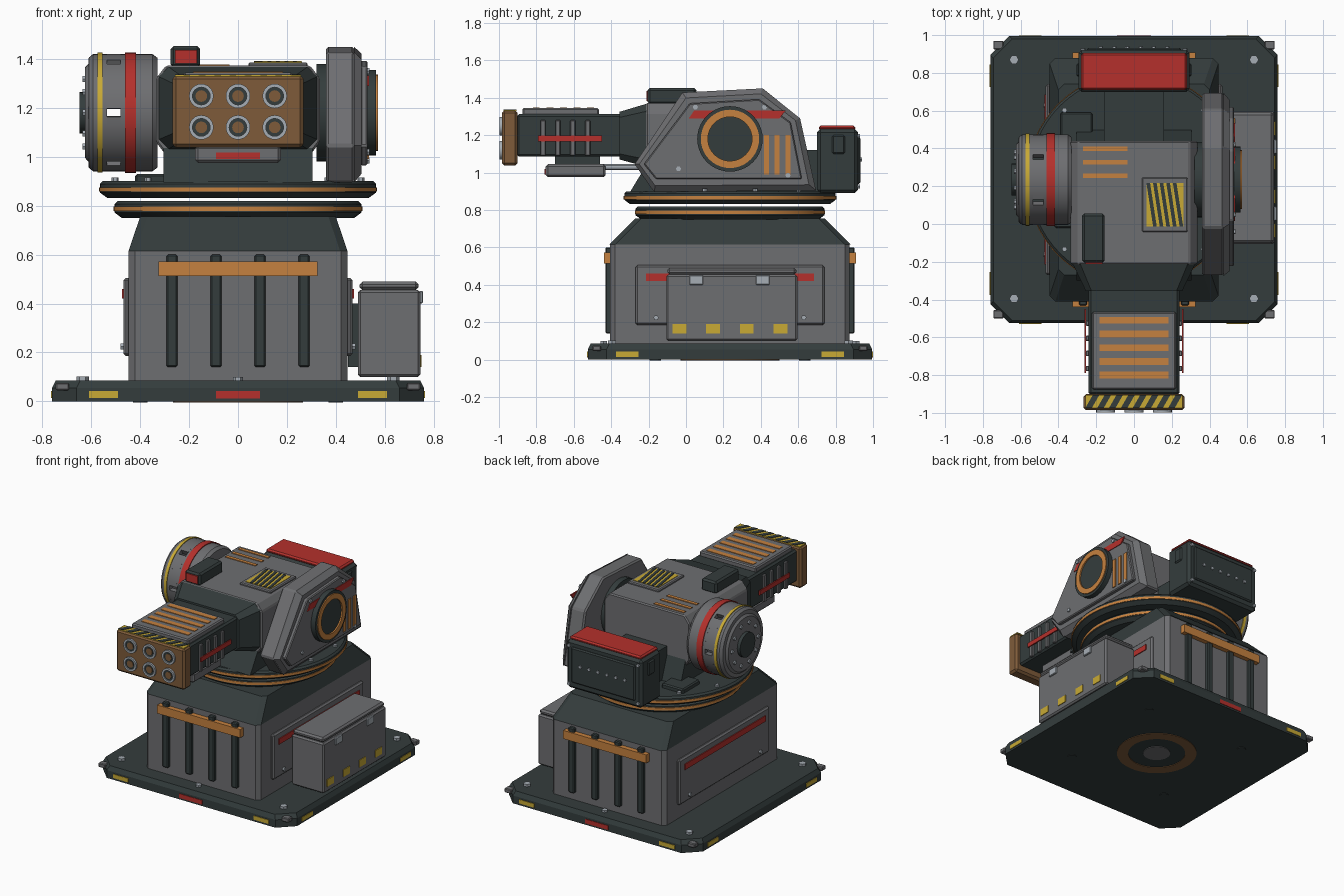
import bpy, bmesh, math
from mathutils import Vector

if "Cube" in bpy.data.objects:
    bpy.data.objects.remove(bpy.data.objects["Cube"], do_unlink=True)


def material(name, *rgb):
    m = bpy.data.materials.new(name)
    m.use_nodes = True
    m.diffuse_color = (*rgb, 1)
    m.node_tree.nodes["Principled BSDF"].inputs["Base Color"].default_value = (*rgb, 1)
    return m


DARK = material("dark green grey", .034, .046, .046)
GREY = material("mid grey", .155, .157, .165)
ORANGE = material("orange", .56, .22, .05)
BROWN = material("brown", .21, .105, .042)
RED = material("red", .46, .03, .025)
YELLOW = material("yellow", .58, .40, .035)
SILVER = material("light steel", .38, .42, .46)
CY, CZ = .235, 1.18          # turret axis


def finish(name, mat, bm, bevel=0, smooth=False):
    bmesh.ops.remove_doubles(bm, verts=bm.verts, dist=1e-5)
    bmesh.ops.recalc_face_normals(bm, faces=bm.faces)
    if bevel:
        bmesh.ops.bevel(bm, geom=list(bm.edges), offset=bevel, segments=1, affect='EDGES')
    me = bpy.data.meshes.new(name)
    bm.to_mesh(me)
    bm.free()
    me.materials.append(mat)
    ob = bpy.data.objects.new(name, me)
    bpy.context.scene.collection.objects.link(ob)
    if smooth:
        bpy.ops.object.select_all(action='DESELECT')
        ob.select_set(True)
        bpy.context.view_layer.objects.active = ob
        bpy.ops.object.shade_smooth_by_angle()
    return ob


def place(axis, u, v, t):
    return {'x': (t, u, v), 'y': (u, t, v), 'z': (u, v, t)}[axis]


def prism(name, mat, axis, pts, a, b, bevel=0, end=None):
    """Extrude a 2D outline from a to b, optionally lofting to another outline."""
    bm = bmesh.new()
    lo = [bm.verts.new(place(axis, *p, a)) for p in pts]
    hi = [bm.verts.new(place(axis, *p, b)) for p in (end or pts)]
    bm.faces.new(lo)
    bm.faces.new(hi)
    for i in range(len(lo)):
        j = (i + 1) % len(lo)
        bm.faces.new((lo[i], lo[j], hi[j], hi[i]))
    return finish(name, mat, bm, bevel)


def rect(u0, u1, v0, v1, c=0):
    if not c:
        return [(u0, v0), (u1, v0), (u1, v1), (u0, v1)]
    return [(u0 + c, v0), (u1 - c, v0), (u1, v0 + c), (u1, v1 - c),
            (u1 - c, v1), (u0 + c, v1), (u0, v1 - c), (u0, v0 + c)]


def box(name, mat, x, y, z, bevel=0):
    return prism(name, mat, 'z', rect(*x, *y), *z, bevel)


def lathe(name, mat, axis, centre, prof, n=48, start=0, sweep=math.tau):
    """Revolve a closed (radius, height) outline; a part sweep gets end caps."""
    full = sweep == math.tau
    bm = bmesh.new()
    rows = []
    for i in range(n if full else n + 1):
        a = start + sweep * i / n
        rows.append([bm.verts.new(place(axis, centre[0] + r * math.cos(a),
                                        centre[1] + r * math.sin(a), t)) for r, t in prof])
    for i in range(n):
        p, q = rows[i], rows[(i + 1) % len(rows)]
        for j in range(len(prof)):
            k = (j + 1) % len(prof)
            if prof[j][0] or prof[k][0]:
                bm.faces.new((p[j], p[k], q[k], q[j]))
    if not full:
        bm.faces.new(rows[0])
        bm.faces.new(rows[-1])
    return finish(name, mat, bm, 0, n > 6)


def disc(name, mat, axis, c, r, a, b, n=40):
    return lathe(name, mat, axis, c, [(0, a), (r, a), (r, b), (0, b)], n)


def hoop(name, mat, axis, c, r0, r1, a, b, n=40):
    return lathe(name, mat, axis, c, [(r0, a), (r1, a), (r1, b), (r0, b)], n)


def bolt(name, axis, u, v, a, b, r=.014):
    return disc(name, SILVER, axis, (u, v), r, a, b, 6)


# Base plate with bolts, edge markings and underside ring
prism("base_plate", DARK, 'z', rect(-.76, .76, -.525, .995, .1), 0, .055)
prism("base_plate_top", DARK, 'z', rect(-.76, .76, -.525, .995, .1), .055, .085,
      end=rect(-.745, .745, -.51, .98, .1))
for sx in (-1, 1):
    for y, sy in ((-.395, -1), (.87, 1)):
        bolt("base_bolt", 'z', sx * .635, y, .08, .102, .025)
        disc("base_underside_bolt", DARK, 'z', (sx * .4, CY + sy * .4), .03, -.004, .01, 12)
        box("corner_lug", GREY, sorted((sx * .69, sx * .745)),
            sorted((CY + sy * .69, CY + sy * .735)), (.045, .075), .005)
        box("base_side_mark", YELLOW, sorted((sx * .755, sx * .764)),
            (CY + sy * .55 - .06, CY + sy * .55 + .06), (.014, .042))
    for y in (-.529, .99):
        box("base_end_mark", YELLOW, (sx * .55 - .06, sx * .55 + .06), (y, y + .009), (.014, .042))
for y in (-.529, .99):
    box("base_centre_mark", RED, (-.09, .09), (y, y + .009), (.012, .042))
hoop("underside_ring", BROWN, 'z', (0, CY), .19, .265, -.004, .01)
disc("underside_hub", GREY, 'z', (0, CY), .09, -.004, .01, 24)

# Pedestal body
prism("pedestal", GREY, 'z', rect(-.447, .447, -.405, .875, .025), .085, .615)
prism("pedestal_collar", DARK, 'z', rect(-.447, .447, -.41, .88, .03), .615, .755,
      end=rect(-.4, .4, -.27, .74, .03))
for s in (-1, 1):
    f = CY + s * .64
    for x in (-.27, -.09, .09, .27):
        box("pedestal_rib", DARK, (x - .022, x + .022), sorted((f - s * .01, f + s * .026)), (.14, .6), .006)
    box("pedestal_band", ORANGE, (-.325, .325), sorted((f, f + s * .034)), (.513, .572))
    bolt("pedestal_bolt", 'z', 0, f + s * .035, .08, .1, .02)
    # Side panels
    box("side_panel", GREY, sorted((s * .44, s * .468)), (-.27, .74), (.185, .505), .01)
    box("side_panel_stripe", RED, sorted((s * .465, s * .474)), (-.215, .685), (.42, .46))
    for y in (-.16, .63):
        bolt("side_panel_bolt", 'x', y, .225, s * .46, s * .48)

# Equipment locker on the left side
box("locker", GREY, (.49, .745), (-.105, .595), (.1, .455), .01)
box("locker_lid", GREY, (.497, .738), (-.1, .59), (.455, .49), .012)
box("locker_mount", DARK, (.45, .5), (0, .48), (.14, .4))
for y in (.055, .41):
    box("locker_latch", SILVER, (.74, .756), (y - .037, y + .037), (.4, .452), .004)
for i in range(4):
    y = -.035 + i * .18
    box("locker_mark", YELLOW, (.742, .75), (y - .037, y + .037), (.14, .19))

# Slewing rings
for r, z, m in ((.505, .75, .038), (.565, .832, .034)):
    lathe("slewing_ring", DARK, 'z', (0, CY),
          [(0, z), (r - .03, z), (r, z + .022), (r, z + .056), (r - .012, z + .068), (0, z + .068)], 64)
    hoop("slewing_ring_band", ORANGE, 'z', (0, CY), r - .02, r + .004, z + m - .009, z + m + .009, 64)
for i in range(12):
    a = math.tau * (i + .5) / 12
    bolt("ring_bolt", 'z', .52 * math.cos(a), CY + .52 * math.sin(a), .89, .915)

# Turret foot, hatch, housing and neck
prism("turret_foot", DARK, 'x', [(-.3, .895), (-.2, 1.06), (.44, 1.06), (.5, .895)], -.305, .305)
box("ring_hatch", DARK, (-.39, -.22), (.4, .59), (.89, .93), .008)
box("ring_hatch_front", DARK, (-.42, -.22), (-.02, .2), (.89, .93), .008)
prism("housing", GREY, 'y', [(-.29, 1.0), (.29, 1.0), (.335, 1.06), (.335, 1.32), (.295, 1.372),
                             (-.295, 1.372), (-.335, 1.32), (-.335, 1.06)], -.215, .44, .008)
prism("neck", DARK, 'y', rect(-.255, .255, 1.07, 1.325, .03), -.355, -.21,
      end=rect(-.325, .325, 1.03, 1.368, .04))
for i in range(3):
    y = .255 + i * .072
    box("housing_vent", ORANGE, (-.27, -.035), (y - .012, y + .012), (1.368, 1.377))
box("sight", DARK, (-.275, -.155), (-.205, .055), (1.365, 1.452), .012)
box("sight_window", RED, (-.258, -.168), (-.212, -.203), (1.382, 1.437))


def hazard(name, x0, x1, y0, y1, z, count, lean):
    """Yellow plate crossed by slanted dark stripes."""
    box(name, YELLOW, (x0, x1), (y0, y1), (z, z + .006))
    step = (x1 - x0 - abs(lean)) / (count - .4)
    for i in range(count):
        a = x0 + i * step + max(-lean, 0)
        w = step * .55
        prism(name + "_stripe", DARK, 'z',
              [(a, y0), (a + w, y0), (a + w + lean, y1), (a + lean, y1)], z + .003, z + .009)


box("hazard_frame", GREY, (.042, .285), (-.042, .247), (1.36, 1.386), .006)
hazard("hazard_hatch", .066, .262, -.012, .216, 1.383, 5, -.035)

# Launcher: barrel block, top vents, side ribs and muzzle
box("barrel_block", DARK, (-.24, .24), (-.905, -.34), (1.085, 1.312), .012)
box("vent_panel", GREY, (-.222, .222), (-.875, -.465), (1.305, 1.345), .008)
for i in range(5):
    y = -.8 + i * .0725
    box("vent_slot", ORANGE, (-.183, .183), (y - .018, y + .018), (1.341, 1.349))
for s in (-1, 1):
    for y in (-.765, -.685, -.605, -.525):
        box("barrel_rib", GREY, sorted((s * .235, s * .256)), (y - .014, y + .014), (1.09, 1.28), .004)
    box("barrel_stripe", RED, sorted((s * .254, s * .263)), (-.79, -.45), (1.165, 1.197))
box("muzzle_block", BROWN, (-.268, .268), (-.985, -.9), (1.038, 1.332), .014)
hazard("muzzle_hazard", -.258, .258, -.975, -.905, 1.328, 8, .04)
for x in (-.15, 0, .15):
    for z in (1.12, 1.248):
        hoop("tube_rim", SILVER, 'y', (x, z), .036, .05, -.998, -.98, 24)
        disc("tube_bore", DARK, 'y', (x, z), .038, -.99, -.98, 24)
        disc("tube_round", BROWN, 'y', (x, z), .024, -.994, -.985, 16)
box("under_pod", GREY, (-.175, .175), (-.75, -.43), (.975, 1.045), .012)
box("under_pod_mark", RED, (-.09, .09), (-.756, -.748), (.99, 1.018))
box("under_pod_mount", DARK, (-.12, .12), (-.7, -.46), (1.03, 1.1))
for x in (-.13, .13):
    disc("under_pod_pipe", SILVER, 'y', (x, 1.03), .015, -.45, -.24, 12)

# Side shield with hub on the left
outer = [(-.275, 1.045), (-.02, 1.428), (.41, 1.45), (.61, 1.29), (.695, .905), (-.17, .895)]
inner = [(-.225, 1.045), (.02, 1.37), (.39, 1.392), (.56, 1.268), (.62, .965), (-.16, .965)]
mid = [(Vector(p) + Vector(q)) / 2 for p, q in zip(outer, inner)]
prism("shield", GREY, 'x', outer, .36, .475, .01)
prism("shield_chamfer", GREY, 'x', outer, .474, .505, end=mid)
prism("shield_plate", GREY, 'x', inner, .5, .53, .006)
disc("shield_axle", DARK, 'x', (CY, CZ), .2, .32, .37)
hoop("hub_rim", DARK, 'x', (CY, CZ), .15, .175, .52, .565)
hoop("hub_ring", ORANGE, 'x', (CY, CZ), .118, .156, .52, .572)
disc("hub_disc", DARK, 'x', (CY, CZ), .12, .52, .562)
prism("shield_stripe", RED, 'x', [(.015, 1.29), (.045, 1.333), (.535, 1.333), (.5, 1.29)], .526, .535)
for y in (.43, .487, .546):
    box("shield_slot", ORANGE, (.526, .536), (y - .014, y + .014), (.99, 1.2))
for y, z in ((-.04, 1.02), (.545, .985), (.05, 1.35), (.42, 1.35)):
    bolt("shield_bolt", 'x', y, z, .52, .538)

# Hollow drum with slots on the right
AX = (CY, CZ)
lathe("drum_outer_end", GREY, 'x', AX, [(0, -.625), (.185, -.625), (.2, -.612), (.225, -.61), (.24, -.592),
                                       (.24, -.535), (.205, -.535), (.205, -.56), (0, -.56)])
lathe("drum_inner_end", GREY, 'x', AX, [(0, -.46), (.205, -.46), (.205, -.48), (.24, -.48),
                                       (.24, -.35), (.225, -.33), (0, -.33)])
for i in range(6):
    a = math.radians(60 * i + 4)
    lathe("drum_wall", GREY, 'x', AX, [(.205, -.536), (.24, -.536), (.24, -.479), (.205, -.479)],
          7, a, math.radians(52))
hoop("drum_yellow_band", YELLOW, 'x', AX, .22, .245, -.574, -.554, 48)
hoop("drum_red_band", RED, 'x', AX, .22, .246, -.462, -.417, 48)
disc("drum_cap", DARK, 'x', AX, .085, -.648, -.62, 24)
for i in range(10):
    a = math.tau * i / 10
    bolt("drum_bolt", 'x', CY + .145 * math.cos(a), CZ + .145 * math.sin(a), -.635, -.62)

# Rear power pack
box("rear_pack", DARK, (-.295, .295), (.7, .92), (.89, 1.232), .018)
box("rear_pack_lid", RED, (-.28, .28), (.71, .905), (1.225, 1.252), .01)
box("rear_pack_panel", DARK, (-.25, .25), (.91, .932), (.94, 1.19), .008)
box("rear_pack_bracket", DARK, (-.16, .16), (.4, .71), (.9, 1.12))
for i in range(6):
    bolt("rear_pack_bolt", 'y', -.175 + i * .07, 1.07, .925, .94, .012)
for x in (-.27, .27):
    for z in (.925, 1.195):
        bolt("rear_pack_corner_bolt", 'y', x, z, .915, .93, .012)
    box("rear_pack_hinge", DARK, (x - .035, x + .035), (.78, .85), (1.1, 1.2), .008)
